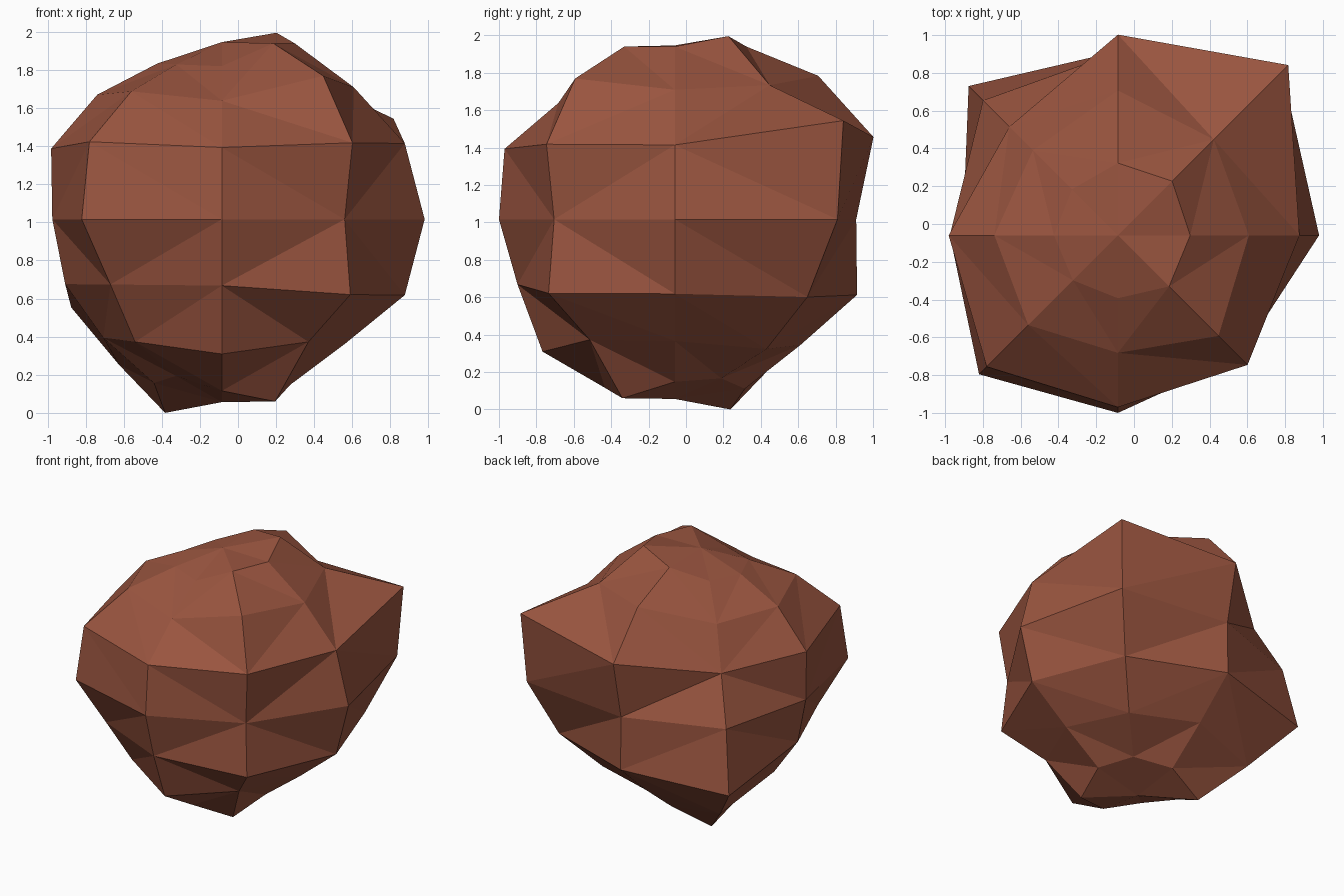
import bpy, bmesh, math
from mathutils import Vector

if "Cube" in bpy.data.objects:
    bpy.data.objects.remove(bpy.data.objects["Cube"])

# Rock: an 8 x 8 UV sphere whose vertices are pushed in or out from its centre
CENTRE = Vector((-0.085, -0.06, 1.012))
TOP, BOTTOM = 0.93, 0.96

# Distance from centre; rows run top to bottom, columns every 45 degrees from +x
RADII = [
    [1.00, 1.06, 1.00, 0.90, 0.885, 0.88, 0.87, 1.00],
    [0.98, 1.015, 1.085, 0.90, 0.925, 0.95, 0.88, 1.065],
    [1.04, 1.38, 1.15, 0.88, 0.97, 1.064, 0.985, 1.05],
    [1.065, 1.23, 0.97, 1.01, 0.89, 1.04, 0.94, 0.912],
    [1.04, 1.085, 1.055, 1.21, 0.89, 0.895, 0.91, 1.033],
    [0.92, 0.98, 0.95, 1.08, 0.88, 0.91, 1.00, 0.91],
    [0.94, 0.92, 0.98, 1.10, 0.93, 0.89, 0.975, 1.035],
]


def radius(direction):
    ring = round(math.acos(max(-1, min(1, direction.z))) / math.radians(22.5))
    if ring == 0:
        return TOP
    if ring == 8:
        return BOTTOM
    column = round(math.atan2(direction.y, direction.x) / math.radians(45)) % 8
    return RADII[ring - 1][column]


bm = bmesh.new()
bmesh.ops.create_uvsphere(bm, u_segments=8, v_segments=8, radius=1)
for v in bm.verts:
    d = v.co.normalized()
    v.co = CENTRE + d * radius(d)

# Split the bent quads into flat facets and rest the rock on the ground
bmesh.ops.triangulate(bm, faces=bm.faces[:], quad_method='SHORT_EDGE')
low = min(v.co.z for v in bm.verts)
bmesh.ops.translate(bm, verts=bm.verts[:], vec=(0, 0, -low))
bmesh.ops.recalc_face_normals(bm, faces=bm.faces[:])

mesh = bpy.data.meshes.new("rock")
bm.to_mesh(mesh)
bm.free()

stone = bpy.data.materials.new("red brown stone")
stone.diffuse_color = (0.32, 0.09, 0.05, 1)
stone.use_nodes = True
stone.node_tree.nodes["Principled BSDF"].inputs["Base Color"].default_value = stone.diffuse_color
mesh.materials.append(stone)
rock = bpy.data.objects.new("rock", mesh)
bpy.context.collection.objects.link(rock)
